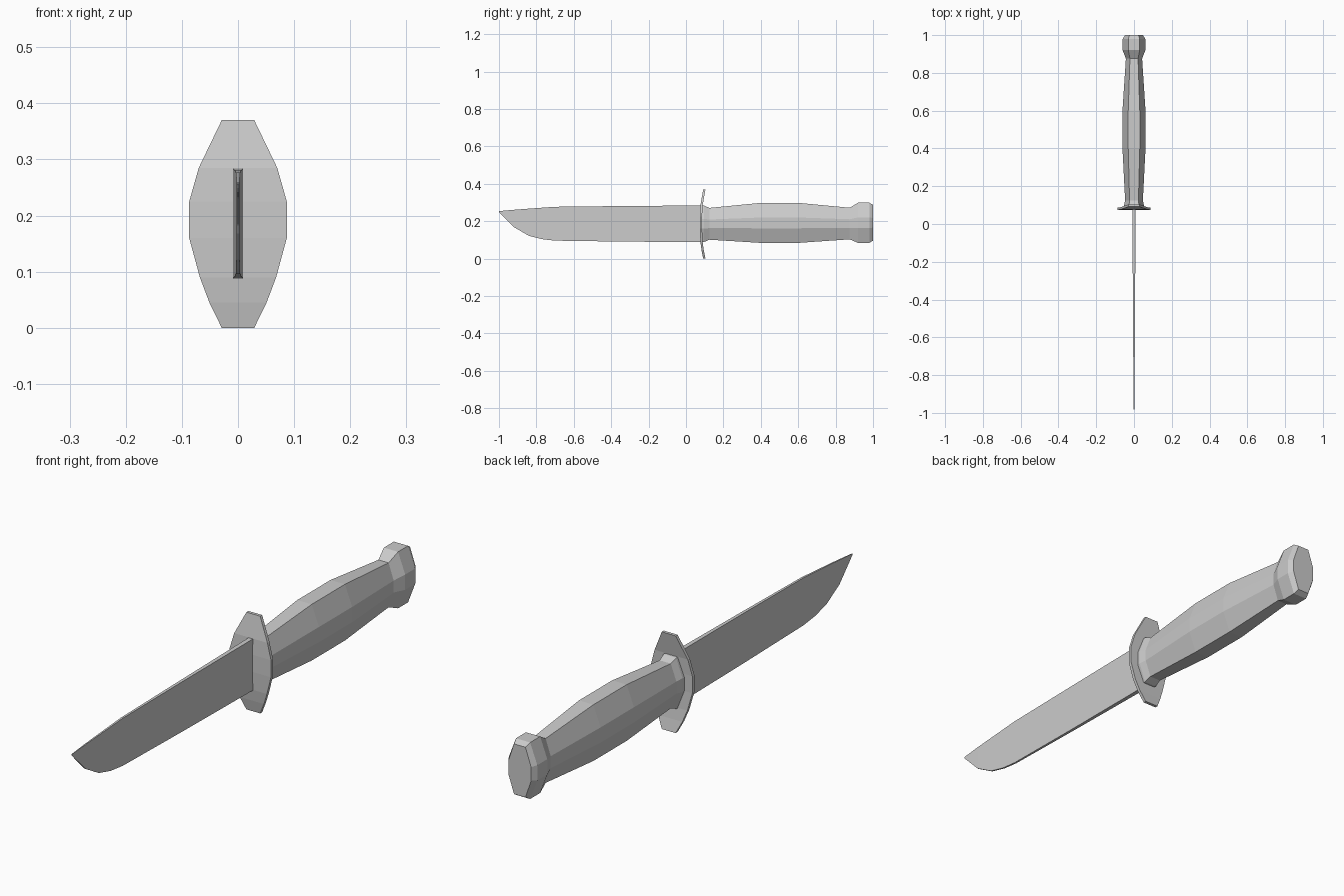
import bpy, bmesh


def loft(name, rings):
    """Skin a list of equal-length closed rings and cap both ends."""
    bm = bmesh.new()
    loops = [[bm.verts.new(p) for p in ring] for ring in rings]
    n = len(loops[0])
    for a, b in zip(loops, loops[1:]):
        for i in range(n):
            j = (i + 1) % n
            bm.faces.new((a[i], a[j], b[j], b[i]))
    bm.faces.new(loops[0])
    bm.faces.new(loops[-1])
    bmesh.ops.recalc_face_normals(bm, faces=bm.faces)
    mesh = bpy.data.meshes.new(name)
    bm.to_mesh(mesh)
    bm.free()
    obj = bpy.data.objects.new(name, mesh)
    bpy.context.collection.objects.link(obj)
    return obj


def octagon(y, w, z0, z1):
    """Flattened octagon with narrow top and upright sides."""
    c, h = (z0 + z1) / 2, (z1 - z0) / 2
    half = [(0.5 * w, -h), (w, -0.27 * h), (w, 0.27 * h), (0.5 * w, h)]
    pts = half + [(-x, z) for x, z in reversed(half)]
    return [(x, y, c + z) for x, z in pts]


# Grip: y, half width, bottom, top
loft("grip", [octagon(*s) for s in [
    (0.08, 0.053, 0.088, 0.284), (0.097, 0.053, 0.089, 0.283),
    (0.125, 0.047, 0.101, 0.271), (0.40, 0.061, 0.084, 0.298),
    (0.60, 0.061, 0.084, 0.298), (0.875, 0.043, 0.103, 0.272)]])

# Pommel
loft("pommel", [octagon(*s) for s in [
    (0.875, 0.043, 0.103, 0.272), (0.92, 0.060, 0.084, 0.299),
    (0.98, 0.060, 0.084, 0.299), (1.0, 0.048, 0.096, 0.287)]])

# Guard: curved plate, half width and front y at each height
loft("guard", [
    [(-w, y, z), (w, y, z), (w, y + 0.012, z), (-w, y + 0.012, z)]
    for z, w, y in [
        (0.0, 0.029, 0.092), (0.045, 0.051, 0.083), (0.09, 0.068, 0.077),
        (0.16, 0.087, 0.074), (0.225, 0.087, 0.074), (0.285, 0.070, 0.077),
        (0.37, 0.029, 0.092)]])

# Blade: y, half thickness, edge, spine
loft("blade", [
    [(-t, y, z0), (t, y, z0), (t, y, z1), (-t, y, z1)]
    for y, t, z0, z1 in [
        (0.08, 0.009, 0.088, 0.284), (-0.35, 0.006, 0.091, 0.281),
        (-0.70, 0.004, 0.096, 0.277), (-0.77, 0.0035, 0.104, 0.272),
        (-0.84, 0.003, 0.122, 0.267), (-0.92, 0.0025, 0.168, 0.261),
        (-1.0, 0.001, 0.249, 0.254)]])
